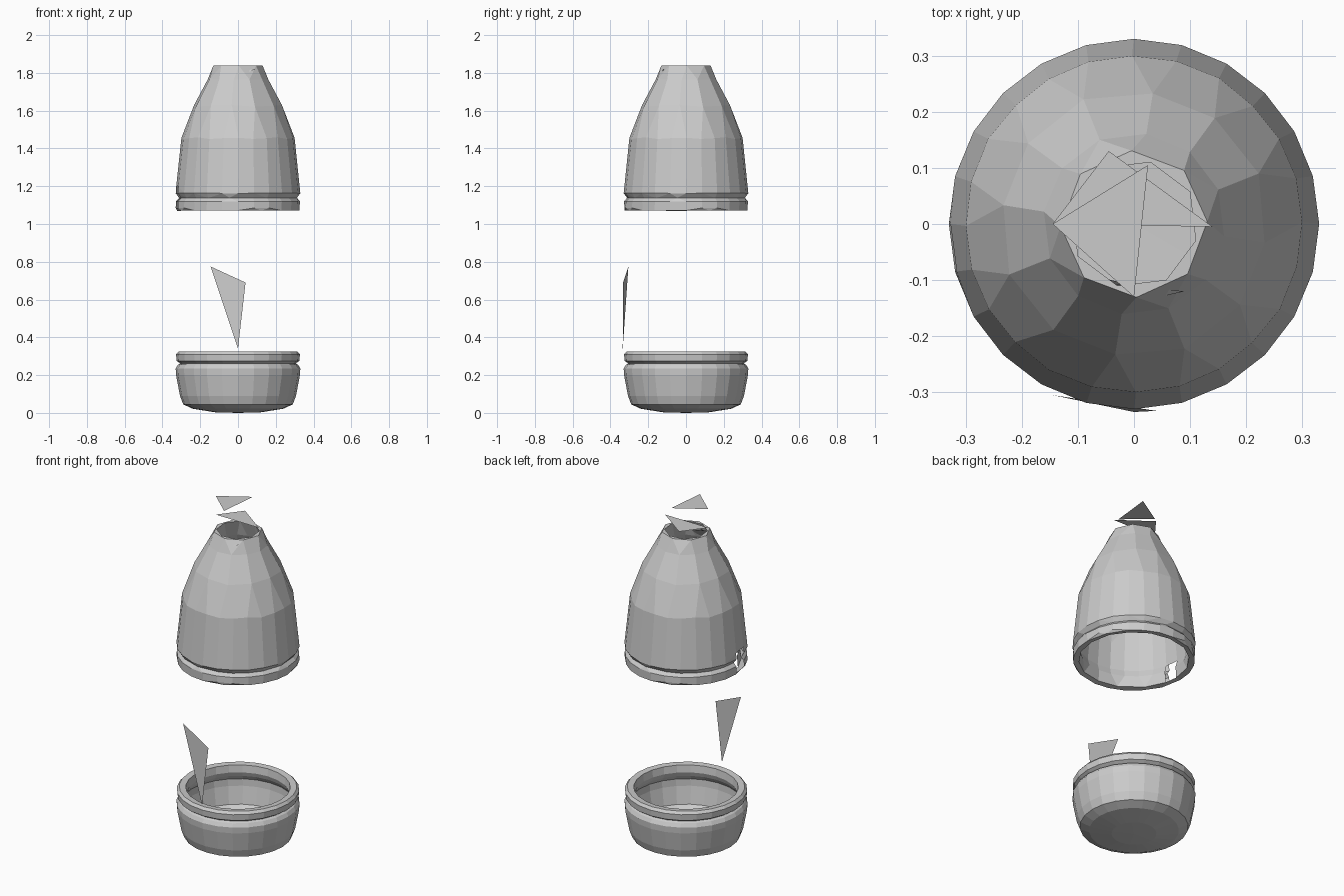
import bpy, bmesh, math, random

if "Cube" in bpy.data.objects:
    bpy.data.objects.remove(bpy.data.objects["Cube"])

random.seed(4)
SEG = 24


def make_object(name, bm):
    mesh = bpy.data.meshes.new(name)
    bm.to_mesh(mesh)
    bm.free()
    obj = bpy.data.objects.new(name, mesh)
    bpy.context.collection.objects.link(obj)
    return obj


def lathe(name, profile, closed=False, gap=None, jitter=0.0):
    """Spin a (radius, z) profile; gap drops faces where gap(centre) is true."""
    bm = bmesh.new()
    rings = []
    for r, z in profile:
        if r == 0:
            rings.append([bm.verts.new((0, 0, z))] * SEG)
            continue
        ring = []
        for i in range(SEG):
            a = 2 * math.pi * i / SEG
            dz = random.uniform(-jitter, jitter)
            ring.append(bm.verts.new((r * math.cos(a), r * math.sin(a), z + dz)))
        rings.append(ring)
    pairs = list(zip(rings, rings[1:]))
    if closed:
        pairs.append((rings[-1], rings[0]))
    for lo, hi in pairs:
        for i in range(SEG):
            j = (i + 1) % SEG
            corners = list(dict.fromkeys((lo[i], lo[j], hi[j], hi[i])))
            bm.faces.new(corners)
    bmesh.ops.recalc_face_normals(bm, faces=bm.faces)
    if gap:
        doomed = [f for f in bm.faces if gap(f.calc_center_median())]
        bmesh.ops.delete(bm, geom=doomed, context='FACES')
    return make_object(name, bm)


def shard(name, points):
    bm = bmesh.new()
    bm.faces.new([bm.verts.new(p) for p in points])
    return make_object(name, bm)


# Lower bowl: rounded foot, straight wall, groove and lipped rim, hollow inside
lathe("base_bowl", [
    (0, 0.01), (0.12, 0.013), (0.24, 0.032), (0.29, 0.055), (0.307, 0.10),
    (0.328, 0.21), (0.33, 0.245), (0.318, 0.265), (0.305, 0.272),
    (0.325, 0.285), (0.328, 0.32), (0.315, 0.335), (0.28, 0.332),
    (0.275, 0.29), (0.285, 0.265), (0.302, 0.24), (0.30, 0.20),
    (0.28, 0.10), (0.23, 0.062), (0.12, 0.045), (0, 0.042)])

# Upper shell: bottom ring, groove, tapering shoulder and open neck
shell = lathe("upper_shell", [
    (0.322, 1.07), (0.33, 1.085), (0.328, 1.12), (0.312, 1.138),
    (0.322, 1.15), (0.33, 1.165), (0.327, 1.20), (0.315, 1.34),
    (0.292, 1.48), (0.238, 1.62), (0.168, 1.75), (0.128, 1.838),
    (0.112, 1.838), (0.145, 1.74), (0.213, 1.61), (0.265, 1.47),
    (0.29, 1.33), (0.302, 1.18), (0.29, 1.14), (0.295, 1.075)],
    closed=True,
    gap=lambda c: c.x < -0.25 and -0.09 < c.y < 0 and 1.10 < c.z < 1.19)

# Irregular coarse facets on the shell
mod = shell.modifiers.new("facets", 'DECIMATE')
mod.ratio = 0.6

# Loose flat fragments: two level ones over the neck, one upright at the front
shard("top_fragment", [(-0.145, 0, 2.0), (0, -0.13, 2.0), (0.025, 0.105, 2.0)])
shard("neck_fragment", [(-0.145, 0, 1.89), (0.14, -0.005, 1.89), (-0.045, 0.13, 1.89)])
shard("front_fragment", [(0, -0.335, 0.34), (0.04, -0.333, 0.69), (-0.145, -0.305, 0.775)])

# Bent-in chips along the front of the neck
shard("neck_chip_left", [(-0.10, -0.10, 1.80), (-0.02, -0.145, 1.77), (0.09, -0.12, 1.82)])
shard("neck_chip_right", [(-0.07, -0.14, 1.74), (0.08, -0.13, 1.77), (-0.08, -0.09, 1.82)])
# foot touches the ground plane
bpy.data.objects["base_bowl"].location.z = -0.01
